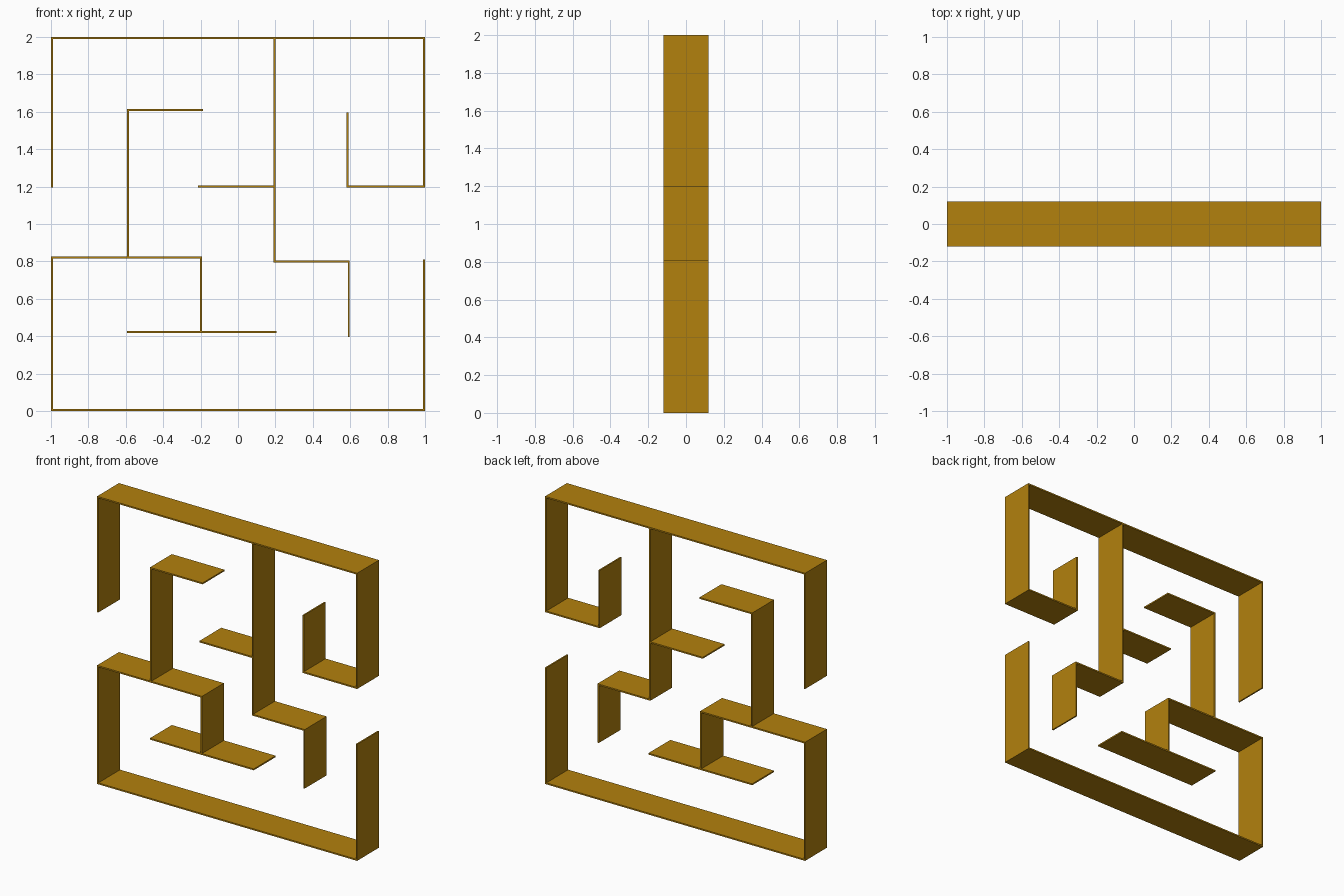
import bpy

if "Cube" in bpy.data.objects:
    bpy.data.objects.remove(bpy.data.objects["Cube"])

DEPTH = 0.24   # front-to-back size of every board
T = 0.01       # board thickness

mat = bpy.data.materials.new("ochre")
mat.diffuse_color = (0.45, 0.22, 0.004, 1)
mat.use_nodes = True
mat.node_tree.nodes["Principled BSDF"].inputs["Base Color"].default_value = mat.diffuse_color


def board(name, x0, x1, z0, z1):
    """Box spanning the given x and z ranges, centred on y = 0."""
    bpy.ops.mesh.primitive_cube_add(size=1, location=((x0 + x1) / 2, 0, (z0 + z1) / 2))
    ob = bpy.context.object
    ob.name = name
    ob.scale = (x1 - x0, DEPTH, z1 - z0)
    bpy.ops.object.transform_apply(location=False, rotation=False, scale=True)
    ob.data.materials.append(mat)


def shelf(name, z, x0, x1):
    board(name, x0, x1, z - T / 2, z + T / 2)


def upright(name, x, z0, z1):
    board(name, x - T / 2, x + T / 2, z0, z1)


E = 1 - T / 2  # centre line of the outer uprights

# Outer frame, open at mid height on both sides
shelf("frame_top", 2 - T / 2, -1, 1)
shelf("frame_bottom", T / 2, -1, 1)
upright("frame_left_upper", -E, 1.195, 2 - T)
upright("frame_left_lower", -E, T, 0.815)
upright("frame_right_upper", E, 1.205, 2 - T)
upright("frame_right_lower", E, T, 0.81)

# Left shelf with the hook above and the T below
shelf("left_shelf", 0.82, -1, -0.193)
upright("left_hook_post", -0.588, 0.825, 1.605)
shelf("left_hook_top", 1.61, -0.593, -0.188)
upright("left_hanger", -0.198, 0.425, 0.815)
shelf("lower_shelf", 0.422, -0.593, 0.205)

# Central divider with its side shelves
upright("centre_divider", 0.195, 0.805, 2 - T)
shelf("centre_shelf", 1.20, -0.213, 0.19)
shelf("centre_step", 0.80, 0.19, 0.597)
upright("centre_step_drop", 0.592, 0.395, 0.795)

# Right pocket
shelf("right_pocket_shelf", 1.20, 0.58, 1)
upright("right_pocket_lip", 0.585, 1.205, 1.597)
